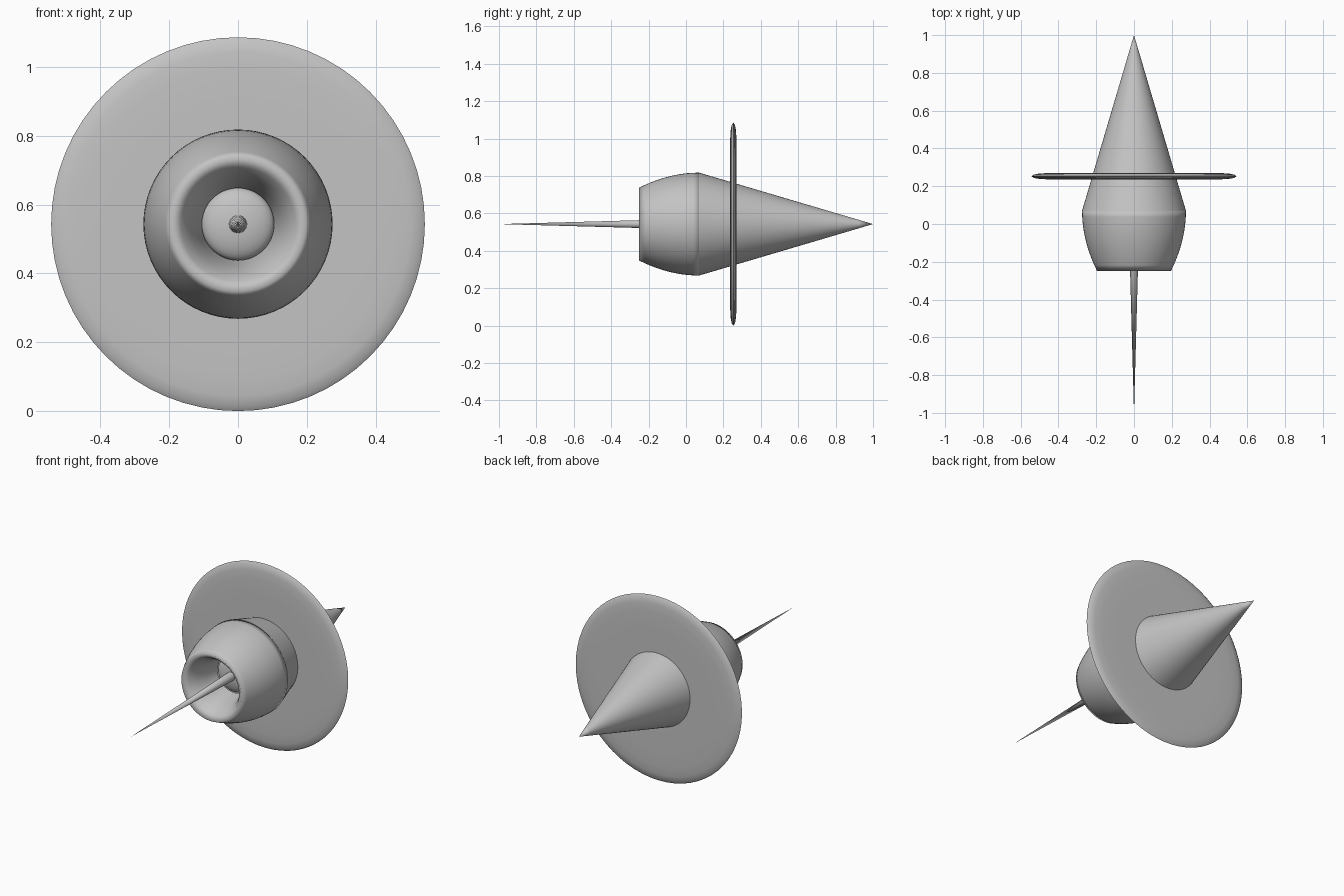
import bpy, bmesh, math

if "Cube" in bpy.data.objects:
    bpy.data.objects.remove(bpy.data.objects["Cube"])

AXIS_Z = 0.543   # height of the long axis

grey = bpy.data.materials.new("light grey")
grey.diffuse_color = (0.55, 0.55, 0.55, 1)
grey.use_nodes = True
grey.node_tree.nodes["Principled BSDF"].inputs["Base Color"].default_value = grey.diffuse_color


def lathe(name, profile, segments=64, closed=False):
    """Spin (radius, y) points around the long axis."""
    bm = bmesh.new()
    rings = []
    for r, y in profile:
        if r == 0:
            rings.append([bm.verts.new((0, y, AXIS_Z))] * segments)
        else:
            angles = [2 * math.pi * i / segments for i in range(segments)]
            rings.append([bm.verts.new((r * math.cos(a), y, AXIS_Z + r * math.sin(a)))
                          for a in angles])
    pairs = list(zip(rings, rings[1:]))
    if closed:
        pairs.append((rings[-1], rings[0]))
    for a, b in pairs:
        for i in range(segments):
            j = (i + 1) % segments
            corners = list(dict.fromkeys((a[i], a[j], b[j], b[i])))
            bm.faces.new(corners).smooth = True
    bmesh.ops.recalc_face_normals(bm, faces=bm.faces)
    mesh = bpy.data.meshes.new(name)
    bm.to_mesh(mesh)
    bm.free()
    mesh.materials.append(grey)
    obj = bpy.data.objects.new(name, mesh)
    bpy.context.collection.objects.link(obj)
    return obj


# Barrel-shaped front hull, rolling over its lip into a funnel with a domed floor
outer = []
for i in range(11):
    t = i / 10
    outer.append((0.195 + 0.08 * (1 - (1 - t) ** 2), -0.25 + 0.32 * t))
funnel = [(0.165, -0.225), (0.14, -0.18), (0.12, -0.12), (0.105, -0.04)]
lathe("intake_hull", [(0, 0.07)] + outer[::-1] + funnel)
dome = [(0.105 * math.sin(a), -0.03 - 0.04 * math.cos(a))
        for a in (math.pi / 2 * i / 8 for i in range(8, 0, -1))]
lathe("intake_dome", dome + [(0, -0.07)])

# Long tail cone
cone = [(0.275 * (1 - i / 12), 0.07 + 0.93 * i / 12) for i in range(12)]
lathe("tail_cone", cone + [(0, 1.0)])

# Needle spike reaching out of the intake
lathe("needle_spike", [(0, -1.0), (0.0265, -0.04)], 32)

# Thin ring wing with a rounded rim
half = [(0.2, 0.017), (0.36, 0.018), (0.45, 0.017), (0.5, 0.0145), (0.53, 0.009)]
wing = [(r, 0.253 - h) for r, h in half] + [(0.543, 0.253)]
wing += [(r, 0.253 + h) for r, h in half[::-1]]
lathe("ring_wing", wing, closed=True)

# Keep hard creases crisp on everything except the rolled lip
for obj in bpy.context.collection.objects:
    obj.select_set(obj.name in ("tail_cone", "ring_wing"))
    if obj.name == "ring_wing":
        bpy.context.view_layer.objects.active = obj
bpy.ops.object.shade_smooth_by_angle(angle=math.radians(40))
